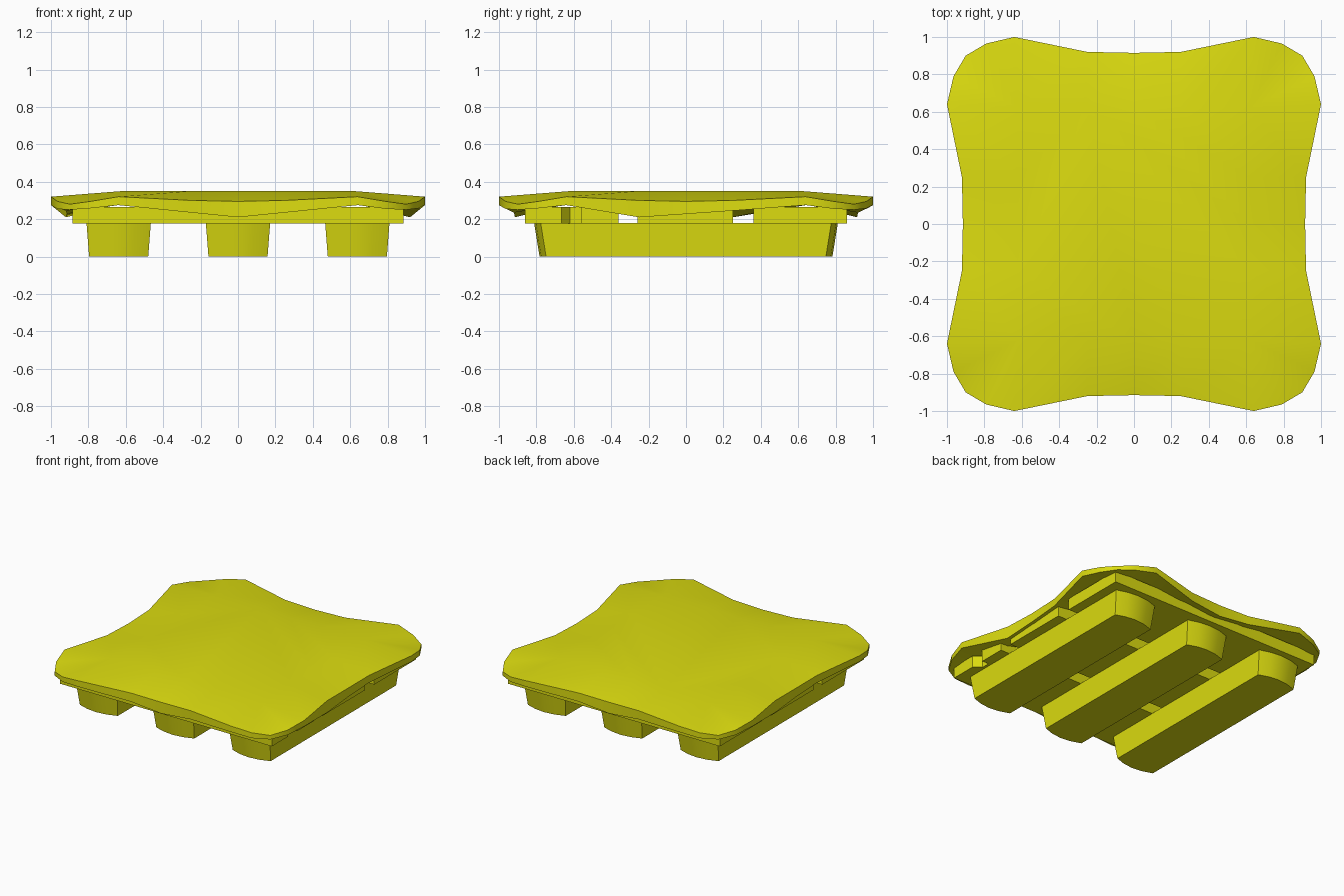
import bpy, bmesh

cube = bpy.data.objects.get("Cube")
if cube:
    bpy.data.objects.remove(cube, do_unlink=True)

YELLOW = (0.72, 0.72, 0.005, 1)
mat = bpy.data.materials.new("yellow")
mat.use_nodes = True
mat.diffuse_color = YELLOW
mat.node_tree.nodes["Principled BSDF"].inputs["Base Color"].default_value = YELLOW


def loft(name, rings, angle=0.6):
    """Skin a stack of equal-length closed rings and cap both ends."""
    bm = bmesh.new()
    loops = [[bm.verts.new(p) for p in ring] for ring in rings]
    for a, b in zip(loops, loops[1:]):
        for i in range(len(a)):
            j = (i + 1) % len(a)
            bm.faces.new((a[i], a[j], b[j], b[i]))
    bm.faces.new(loops[0][::-1])
    bm.faces.new(loops[-1])
    bmesh.ops.remove_doubles(bm, verts=bm.verts, dist=0.0005)
    bmesh.ops.recalc_face_normals(bm, faces=bm.faces)
    mesh = bpy.data.meshes.new(name)
    bm.to_mesh(mesh)
    bm.free()
    mesh.materials.append(mat)
    obj = bpy.data.objects.new(name, mesh)
    bpy.context.collection.objects.link(obj)
    bpy.ops.object.select_all(action='DESELECT')
    obj.select_set(True)
    bpy.context.view_layer.objects.active = obj
    bpy.ops.object.shade_smooth_by_angle(angle=angle)
    return obj


# Cushion rim: one quarter as x, y, top height, bottom height
quarter = [(0.915, 0, 0.295, 0.23), (0.92, 0.25, 0.30, 0.23), (1.0, 0.64, 0.32, 0.275),
           (0.965, 0.79, 0.295, 0.255), (0.90, 0.90, 0.28, 0.25), (0.79, 0.965, 0.295, 0.258),
           (0.64, 1.0, 0.32, 0.275), (0.25, 0.92, 0.30, 0.23)]
rim = []
for turn in range(4):
    for x, y, top, low in quarter:
        for _ in range(turn):
            x, y = -y, x
        rim.append((x, y, top, low))


def sag(x, y, low):
    """Let the middle of each rim edge hang down."""
    if abs(x) > 0.9 and abs(y) < 0.3:
        return 0.2275 + 0.07 * y * (1 if x > 0 else -1)
    if abs(x) < 0.3:
        return 0.21 + 0.1 * abs(x)
    return low


def clamp(v, limit=0.62):
    return max(-limit, min(limit, v))


loft("cushion", [
    [(clamp(x), clamp(y), 0.285) for x, y, t, b in rim],
    [(x, y, sag(x, y, b)) for x, y, t, b in rim],
    [(x, y, t) for x, y, t, b in rim],
    [(clamp(x), clamp(y), 0.35) for x, y, t, b in rim],
])


# Deck boards across the runners
def board(name, outline):
    loft(name, [[(x, y, z) for x, y in outline] for z in (0.178, 0.265)])


def rect(y0, y1, half=0.885):
    return [(-half, y0), (half, y0), (half, y1), (-half, y1)]


board("middle_board", rect(-0.26, 0.25))
board("back_board", rect(0.36, 0.86))
front = rect(-0.86, -0.36)
front[2:2] = [(0.885, -0.665), (0.83, -0.62), (0.83, -0.56), (0.885, -0.56)]
board("front_board", front)


# Tapered runners with bowed ends
def runner_ring(cx, half, end, z):
    bow = [(-1, -0.035), (-0.5, -0.009), (0, 0), (0.5, -0.009), (1, -0.035)]
    near = [(cx + half * t, -end - d, z) for t, d in bow]
    far = [(cx - half * t, end + d, z) for t, d in bow]
    return near + far


for name, cx in (("right_runner", -0.638), ("middle_runner", 0), ("left_runner", 0.638)):
    loft(name, [runner_ring(cx, 0.158, 0.783, 0), runner_ring(cx, 0.172, 0.812, 0.18)])
